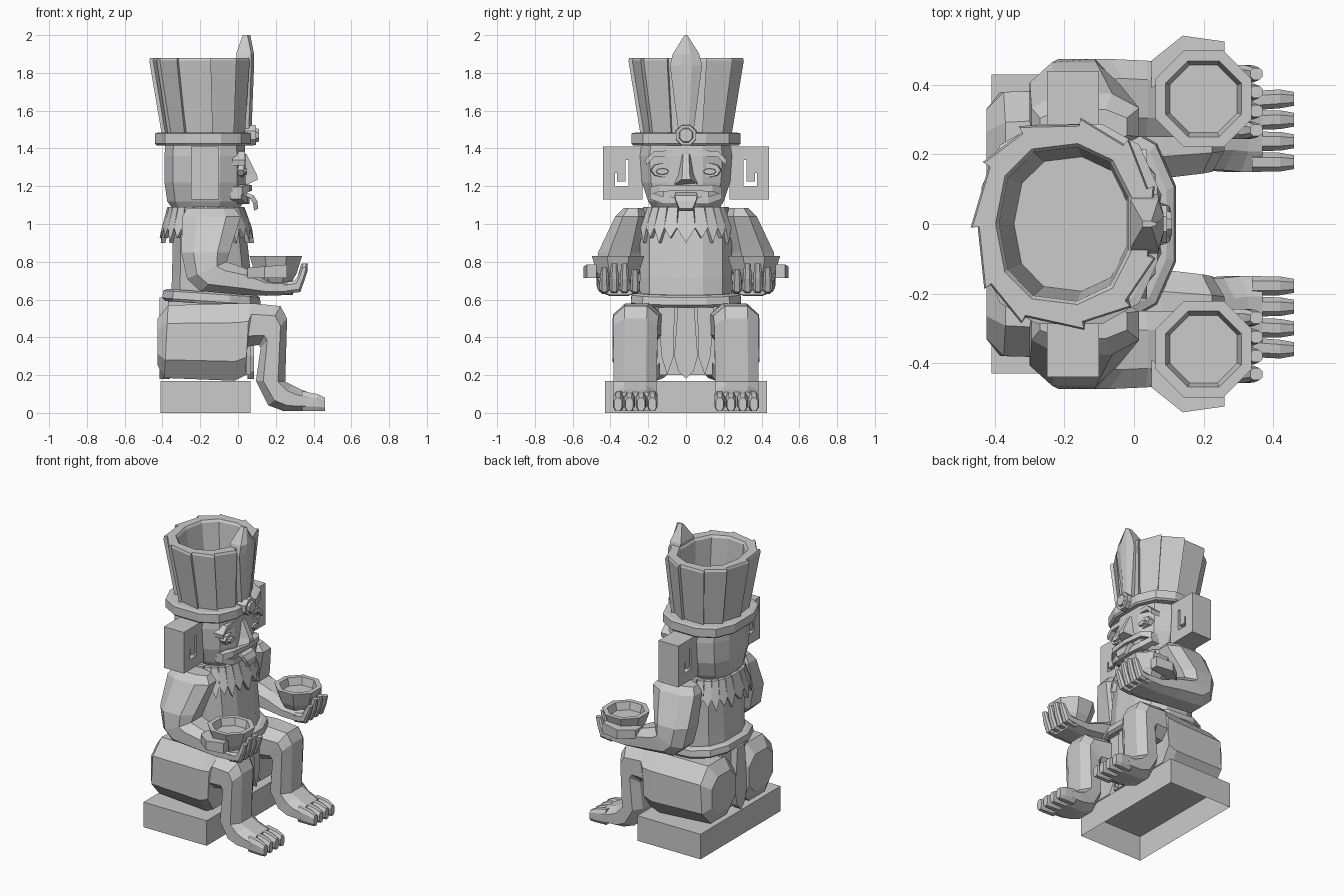
import bpy, bmesh, math
from mathutils import Vector


def build(name, shells, mirror=False, open_bottom=False):
    """Make one object from closed lofts; each shell is a list of point rings."""
    if mirror:
        shells = shells + [[[(x, -y, z) for x, y, z in r] for r in s] for s in shells]
    bm = bmesh.new()
    for s in shells:
        rows = [[bm.verts.new(p) for p in r] for r in s]
        n = len(rows[0])
        for a, b in zip(rows, rows[1:]):
            for i in range(n):
                bm.faces.new((a[i], a[(i + 1) % n], b[(i + 1) % n], b[i]))
        if not open_bottom:
            bm.faces.new(rows[0])
        bm.faces.new(rows[-1])
    bmesh.ops.recalc_face_normals(bm, faces=bm.faces)
    me = bpy.data.meshes.new(name)
    bm.to_mesh(me)
    bm.free()
    ob = bpy.data.objects.new(name, me)
    bpy.context.collection.objects.link(ob)
    return ob


def slab(p, q, y0, y1, c=0.25):
    """Chamfered rectangle spanning p..q in the xz plane and y0..y1."""
    pts = []
    e, f = c * (y1 - y0), c
    for u, y in ((0, y0 + e), (0, y1 - e), (f, y1), (1 - f, y1),
                 (1, y1 - e), (1, y0 + e), (1 - f, y0), (f, y0)):
        pts.append((p[0] + u * (q[0] - p[0]), y, p[1] + u * (q[1] - p[1])))
    return pts


def box(x0, x1, y0, y1, z0, z1):
    return [[(x0, y0, z), (x1, y0, z), (x1, y1, z), (x0, y1, z)] for z in (z0, z1)]


def on_oval(a, cx, rx, ry, z, p=0.8):
    c, s = math.cos(a), math.sin(a)
    return (cx + rx * math.copysign(abs(c) ** p, c), ry * math.copysign(abs(s) ** p, s), z)


def oval(cx, rx, ry, z, n=12, p=0.75, tilt=0):
    pts = [on_oval(2 * math.pi * (i + .5) / n, cx, rx, ry, z, p) for i in range(n)]
    return [(x, y, zz + tilt * (x - cx)) for x, y, zz in pts]


def plate(outline, x0, x1, shrink=1.0):
    """Outline in (y, z) given thickness along x, front optionally shrunk."""
    cy = sum(p[0] for p in outline) / len(outline)
    cz = sum(p[1] for p in outline) / len(outline)
    return [[(x0, y, z) for y, z in outline],
            [(x1, cy + (y - cy) * shrink, cz + (z - cz) * shrink) for y, z in outline]]


# seat, hollow underneath
build("seat", [box(-.41, .065, -.43, .43, 0, .17)], open_bottom=True)

# legs with toes
leg = [slab((-.425, .25), (-.425, .5), .07, .33), slab((-.39, .185), (-.37, .57), .03, .38),
       slab((-.02, .17), (0, .58), .08, .39), slab((.04, .2), (.06, .58), .12, .39),
       slab((.045, .35), (.08, .58), .13, .385), slab((.11, .36), (.225, .565), .145, .385),
       slab((.12, .345), (.26, .5), .15, .385), slab((.095, .17), (.25, .165), .155, .385),
       slab((.16, .04), (.29, .145), .155, .385), slab((.24, .01), (.33, .125), .15, .385),
       slab((.36, .01), (.37, .11), .15, .385)]
toes = [[slab((.34, .01), (.34, .115), y - .028, y + .028),
         slab((.42, .01), (.42, .1), y - .027 + d, y + .027 + d),
         slab((.46, .01), (.46, .08), y - .02 + d, y + .02 + d)]
        for y, d in ((.178, 0), (.238, 0), (.298, .002), (.355, .005))]
build("legs", [leg] + toes, mirror=True)

# pelvis, belt and torso
build("pelvis", [box(-.37, .045, -.14, .14, .2, .6)])
build("belt", [[oval(-.14, .25, .29, .575, tilt=-.07), oval(-.14, .268, .3, .59, tilt=-.07),
                oval(-.14, .262, .295, .63, tilt=-.07), oval(-.14, .24, .27, .64, tilt=-.07)]])
build("torso", [[oval(-.14, .22, .25, .6), oval(-.14, .215, .25, .72), oval(-.15, .2, .25, .95),
                 oval(-.16, .19, .24, 1.05), oval(-.17, .17, .18, 1.1)]])

# loincloth panels, front and back
strip = [(-.04, .61), (.04, .61), (.062, .3), (.04, .22), (0, .18), (-.04, .22), (-.062, .3)]
side = [(.06, .6), (.15, .6), (.13, .3), (.1, .2), (.065, .3)]
build("front_loincloth", [plate(strip, .05, .085)])
build("front_side_cloth", [plate(side, .04, .07)], mirror=True)
build("back_loincloth", [plate(strip, -.36, -.415)])

# arms with palms
arm = [slab((-.27, 1.085), (-.02, 1.085), .23, .33), slab((-.295, 1.04), (.015, 1.04), .21, .375),
       slab((-.3, .85), (-.045, .85), .235, .465), slab((-.27, .71), (-.06, .8), .245, .475),
       slab((-.2, .645), (-.03, .79), .25, .475), slab((.02, .625), (.04, .765), .25, .47),
       slab((.15, .62), (.15, .71), .25, .46), slab((.29, .625), (.29, .7), .245, .455)]
build("arms", [arm], mirror=True)
fingers = [[slab((.25, .63), (.24, .69), y - .026, y + .026), slab((.33, .64), (.3, .7), y - .026, y + .026),
            slab((.355, .71), (.315, .72), y - .024, y + .024), slab((.37, t), (.335, t), y - .017, y + .017)]
           for y, t in ((.27, .76), (.325, .79), (.38, .79), (.432, .77))]
thumb = [[(x, y - w, .715), (x, y + w, .715), (x, y + w, z), (x, y - w, z)]
         for x, y, w, z in ((.05, .43, .04, .77), (.14, .5, .042, .775), (.26, .5, .025, .785))]
build("fingers", fingers + [thumb], mirror=True)

# bowls held in the hands
def octagon(r, z):
    return [(x, y + .36, z) for x, y, _ in oval(.2, r, r, z, 8, 1)]
build("bowls", [[octagon(.09, .69), octagon(.12, .74), octagon(.15, .83),
                 octagon(.118, .83), octagon(.105, .78)]], mirror=True)

# feather collar
petals = []
N = 26
for i in range(N):
    a, h = 2 * math.pi * i / N, math.pi / N
    drop = .9 if i % 2 == 0 else .925
    layers = []
    for o in (0, .025):
        layers.append([on_oval(a - h * .9, -.17, .18 + o, .2 + o, 1.09), on_oval(a + h * .9, -.17, .18 + o, .2 + o, 1.09),
                       on_oval(a + h, -.165, .215 + o, .24 + o, .98), on_oval(a, -.165, .225 + o, .24 + o, drop),
                       on_oval(a - h, -.165, .215 + o, .24 + o, .98)])
    petals.append(layers)
build("feather_collar", petals)

# head
build("head", [[oval(-.17, .18, .18, 1.08), oval(-.17, .21, .205, 1.12), oval(-.175, .22, .24, 1.22),
                oval(-.175, .22, .25, 1.36), oval(-.175, .215, .24, 1.43)]])

# square ear ornaments with a hooked opening
bars = [(.23, .305, 1.13, 1.41), (.375, .44, 1.13, 1.41), (.305, .375, 1.13, 1.2),
        (.305, .375, 1.34, 1.41), (.32, .365, 1.225, 1.34), (.365, .375, 1.27, 1.34)]
build("ear_ornaments", [box(-.25, -.1, *b) for b in bars], mirror=True)

# eyes and brows
def lens(w, h, cy=.125, cz=1.285):
    return [(cy + w * math.cos(k * math.pi / 4), cz + h * math.sin(k * math.pi / 4)) for k in range(8)]
build("eyelids", [plate(lens(.066, .042), -.02, .032, .88)], mirror=True)
build("eyes", [plate(lens(.045, .022, cz=1.278), 0, .047, .7)], mirror=True)
brow = [(.035, 1.33), (.09, 1.36), (.17, 1.355), (.21, 1.31), (.215, 1.34), (.17, 1.385), (.08, 1.39), (.03, 1.36)]
build("brows", [plate(brow, -.03, .038)], mirror=True)

# nose wedge
build("nose", [[[(0, -.07, 1.205), (.05, -.06, 1.21), (.105, -.025, 1.235),
                 (.105, .025, 1.235), (.05, .06, 1.21), (0, .07, 1.205)],
                [(0, -.06, 1.25), (.04, -.04, 1.26), (.1, -.02, 1.26),
                 (.1, .02, 1.26), (.04, .04, 1.26), (0, .06, 1.25)],
                [(0, -.03, 1.37), (.03, -.025, 1.37), (.045, -.015, 1.37),
                 (.045, .015, 1.37), (.03, .025, 1.37), (0, .03, 1.37)]]])

# wide mouth with lips, and tongue
def lip(rows):
    return [[(x, y, z - h), (x + d, y, z - h), (x + d, y, z + h), (x, y, z + h)] for x, y, z, h, d in rows]
build("upper_lip", [lip([(-.03, -.19, 1.175, .022, .05), (0, -.14, 1.19, .018, .06), (0, 0, 1.19, .014, .075),
                         (0, .14, 1.19, .018, .06), (-.03, .19, 1.175, .022, .05)])])
build("lower_lip", [lip([(-.04, -.19, 1.15, .018, .055), (-.01, -.12, 1.125, .02, .06), (0, 0, 1.125, .018, .06),
                         (-.01, .12, 1.125, .02, .06), (-.04, .19, 1.15, .018, .055)])])
build("teeth", [box(-.03, .045, -.12, .12, 1.13, 1.19)])
build("tongue", [[[(x, -w, z), (x, w, z), (x + .022, w, z + .012), (x + .022, -w, z + .012)]
                  for x, z, w in ((.02, 1.155, .055), (.06, 1.14, .06), (.08, 1.11, .052), (.085, 1.07, .035))]])

# headband and medallion
build("headband", [[oval(-.185, .25, .285, 1.415), oval(-.185, .26, .295, 1.425), oval(-.185, .26, .295, 1.48),
                    oval(-.185, .24, .27, 1.485)]])
disc = [(.06 * math.cos((k + .5) * math.pi / 4), 1.47 + .06 * math.sin((k + .5) * math.pi / 4)) for k in range(8)]
build("medallion", [plate(disc, .03, .095, .95), plate([(y * .7, 1.47 + (z - 1.47) * .7) for y, z in disc], .09, .11, .85)])

# flaring crown of overlapping panels
panels = []
M = 11
for i in range(M):
    a0, a1 = (2 * math.pi * (i + k) / M + math.pi / M for k in (-.04, 1.03))
    panels.append([[on_oval(a, -.18 + s, rx + o, ry + o, z, .85) for a, rx, ry, o in
                    ((a0, ix, iy, 0), (a0, ox, oy, -.01), (a1, ox, oy, .008), (a1, ix, iy, 0))]
                   for z, s, ix, iy, ox, oy in ((1.47, 0, .165, .195, .215, .235), (1.865, -.02, .19, .225, .262, .3),
                                                (1.88, -.02, .2, .235, .257, .295))])
build("crown_panels", panels)

# tall pointed front feather
spike = [[(x0, -w, z), (x1 - .015, -w, z), (x1, -w * .35, z), (x1, w * .35, z), (x1 - .015, w, z), (x0, w, z)]
         for z, w, x0, x1 in ((1.45, .035, 0, .07), (1.84, .085, .0, .085), (1.9, .07, -.01, .085), (2.0, .008, .025, .065))]
build("front_feather", [spike])
